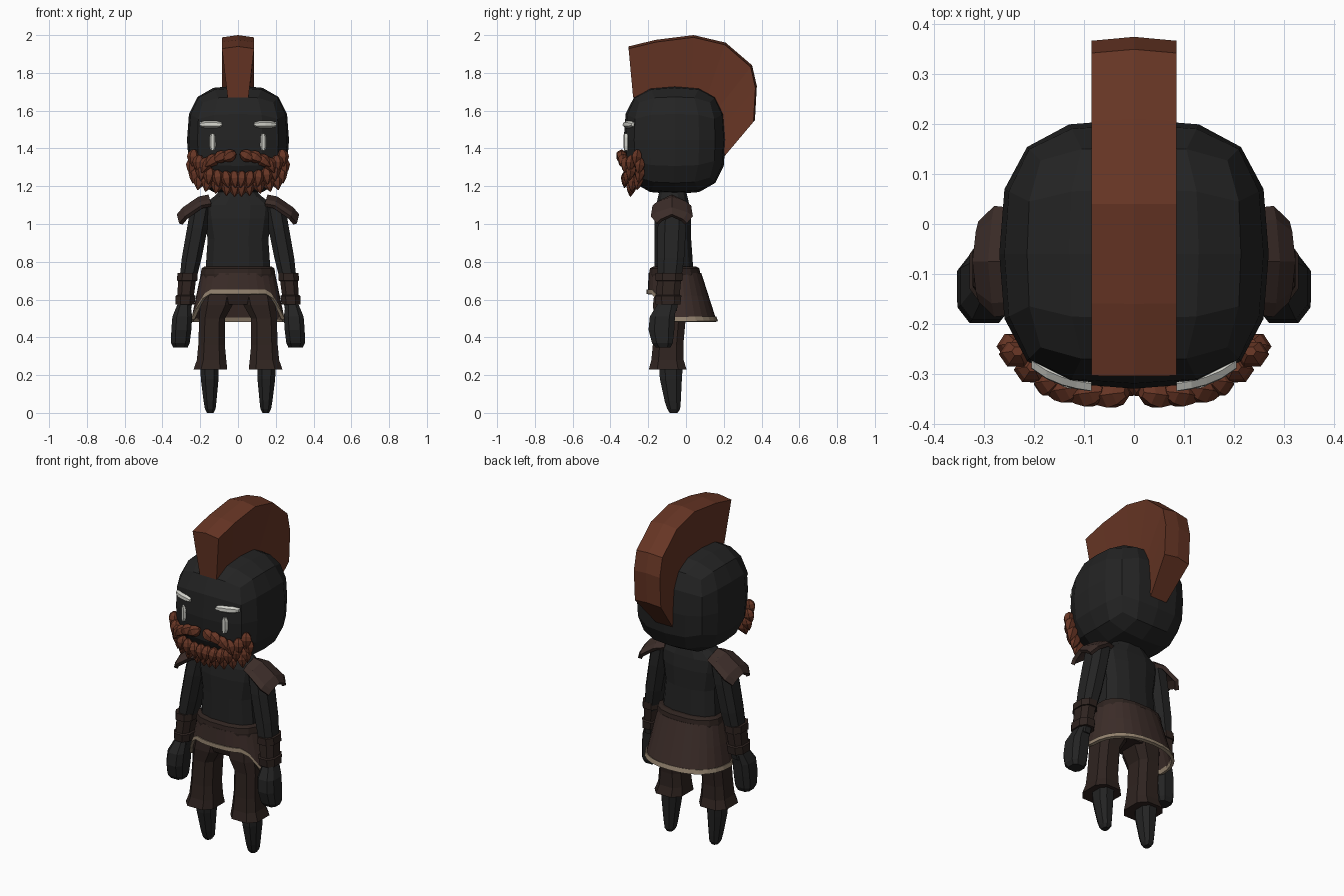
import bpy, bmesh, math
from mathutils import Vector

if "Cube" in bpy.data.objects:
    bpy.data.objects.remove(bpy.data.objects["Cube"])

def material(name, rgb):
    m = bpy.data.materials.new(name)
    m.diffuse_color = (*rgb, 1)
    m.use_nodes = True
    m.node_tree.nodes["Principled BSDF"].inputs["Base Color"].default_value = m.diffuse_color
    return m

BLACK = material("charcoal", (0.017, 0.017, 0.017))
HAIR = material("red_hair", (0.135, 0.036, 0.018))
LEATHER = material("leather", (0.045, 0.026, 0.022))
DARK = material("dark_leather", (0.028, 0.017, 0.014))
TAN = material("tan_trim", (0.30, 0.23, 0.16))
WHITE = material("pale", (0.65, 0.65, 0.60))

def finish(bm, name, mat, mirror=False, thick=0):
    bmesh.ops.recalc_face_normals(bm, faces=bm.faces[:])
    me = bpy.data.meshes.new(name)
    bm.to_mesh(me)
    bm.free()
    me.materials.append(mat)
    ob = bpy.data.objects.new(name, me)
    bpy.context.collection.objects.link(ob)
    if thick:
        s = ob.modifiers.new("Thickness", 'SOLIDIFY')
        s.thickness, s.offset = thick, 0
    if mirror:
        m = ob.modifiers.new("Mirror", 'MIRROR')
        m.use_mirror_merge = False
    return ob

def skin(bm, rings, closed=True, caps=True):
    vs = [[bm.verts.new(p) for p in r] for r in rings]
    n = len(vs[0])
    for a, b in zip(vs, vs[1:]):
        for i in range(n if closed else n - 1):
            j = (i + 1) % n
            bm.faces.new((a[i], a[j], b[j], b[i]))
    if caps:
        bm.faces.new(vs[0])
        bm.faces.new(vs[-1])

def spow(v, e):
    return math.copysign(abs(v) ** e, v)

def loft(name, mat, rings, n=10, k=2.5, mirror=False):
    """Rings are (centre x, centre y, z, half width, half depth)."""
    bm = bmesh.new()
    pts = []
    for cx, cy, z, rx, ry in rings:
        angles = [2 * math.pi * (i + 0.5) / n for i in range(n)]
        pts.append([(cx + rx * spow(math.cos(a), 2 / k),
                     cy + ry * spow(math.sin(a), 2 / k), z) for a in angles])
    skin(bm, pts)
    return finish(bm, name, mat, mirror)

# Head: rounded cube
HC, HR = Vector((0, -0.06, 1.445)), Vector((0.27, 0.27, 0.287))
bm = bmesh.new()
bmesh.ops.create_cube(bm, size=2)
bmesh.ops.subdivide_edges(bm, edges=bm.edges[:], cuts=3, use_grid_fill=True)
for v in bm.verts:
    s = sum(abs(c) ** 3 for c in v.co) ** (1 / 3)
    v.co = HC + Vector(c / s * r for c, r in zip(v.co, HR))
finish(bm, "head", BLACK)

def face_y(x, z):
    t = 1 - abs(x / HR.x) ** 3 - abs((z - HC.z) / HR.z) ** 3
    return HC.y - HR.y * max(t, 0.15) ** (1 / 3)

# Mohawk crest: wedge section with a slight centre ridge
outer = [(-.305, 1.94), (-.16, 1.975), (.04, 2.0), (.21, 1.96), (.35, 1.84), (.375, 1.73), (.365, 1.55)]
inner = [(-.28, 1.67), (-.14, 1.69), (.03, 1.70), (.11, 1.67), (.16, 1.60), (.18, 1.50), (.205, 1.36)]
bm = bmesh.new()
rings = []
for (oy, oz), (iy, iz) in zip(outer, inner):
    d = (Vector((oy, oz)) - Vector((iy, iz))).normalized() * 0.012
    rings.append([(-.055, iy, iz), (-.085, oy - d.x, oz - d.y), (0, oy, oz),
                  (.085, oy - d.x, oz - d.y), (.055, iy, iz)])
skin(bm, rings)
finish(bm, "mohawk", HAIR)

# Eyebrows and eye marks follow the face
def face_bar(name, x0, x1, z0, z1):
    bm = bmesh.new()
    rings = []
    vertical = z1 - z0 > x1 - x0
    for i in range(5):
        t = i / 4
        f = 0.55 if i in (0, 4) else 1
        row = []
        for a in range(6):
            c, s = math.cos(a * math.pi / 3), math.sin(a * math.pi / 3)
            if vertical:
                x, z = (x0 + x1) / 2 + c * f * (x1 - x0) / 2, z0 + t * (z1 - z0)
            else:
                x, z = x0 + t * (x1 - x0), (z0 + z1) / 2 + c * f * (z1 - z0) / 2
            row.append((x, face_y(x, z) + 0.004 + s * 0.016, z))
        rings.append(row)
    skin(bm, rings)
    finish(bm, name, WHITE, mirror=True)

face_bar("eyebrows", 0.085, 0.205, 1.508, 1.546)
face_bar("eyes", 0.117, 0.152, 1.39, 1.48)

# Beard and moustache: pointed tufts
def tuft(bm, x, z, dx, dz, length, r):
    top = Vector((x, face_y(x, z) - 0.012, z))
    axis = Vector((dx, -0.15, dz)).normalized()
    u = axis.cross(Vector((0, 1, 0))).normalized()
    w = axis.cross(u)
    rings = []
    for t, f in ((-.25, .35), (0, .85), (.3, 1), (.65, .65), (1, .06)):
        c = top + axis * (t * length)
        rings.append([c + (u * math.cos(a * math.pi / 3) + w * math.sin(a * math.pi / 3) * .85) * r * f
                      for a in range(6)])
    skin(bm, rings)

bm = bmesh.new()
for x, z, dx, dz in [(.235, 1.375, .1, -1), (.238, 1.33, .2, -1), (.225, 1.285, .2, -1),
                     (.20, 1.25, .2, -1), (.155, 1.24, .25, -1), (.105, 1.23, .2, -1),
                     (.055, 1.22, .1, -1), (.205, 1.345, .1, -1), (.19, 1.30, .1, -1),
                     (.15, 1.28, .1, -1), (.11, 1.268, -.1, -1), (.065, 1.262, -.2, -1),
                     (.02, 1.262, -.1, -1), (.018, 1.215, 0, -1), (.03, 1.37, .9, -.5),
                     (.075, 1.365, 1, -.6), (.12, 1.35, .8, -.7), (.16, 1.335, .5, -1)]:
    tuft(bm, x, z, dx, dz, .072, .034)
finish(bm, "beard", HAIR, mirror=True)

# Torso and neck
loft("torso", BLACK, [(0, -.065, .68, .185, .11), (0, -.065, .78, .175, .105),
     (0, -.07, .92, .165, .10), (0, -.07, 1.03, .185, .10), (0, -.07, 1.10, .195, .09),
     (0, -.07, 1.145, .13, .08), (0, -.07, 1.20, .075, .065)], n=12)

# Arms, bracers and hands
loft("arms", BLACK, [(.18, -.07, 1.13, .03, .05), (.195, -.07, 1.09, .06, .075),
     (.215, -.075, .98, .058, .08), (.245, -.08, .82, .056, .075), (.27, -.09, .68, .045, .065),
     (.285, -.10, .54, .038, .055)], n=8, mirror=True)
loft("bracers", DARK, [(.268, -.09, .74, .056, .075), (.269, -.09, .70, .058, .076),
     (.27, -.09, .699, .050, .068), (.277, -.095, .625, .047, .066), (.277, -.095, .62, .056, .075),
     (.28, -.095, .575, .053, .07)], n=8, mirror=True)
loft("hands", BLACK, [(.285, -.10, .58, .035, .05), (.295, -.125, .51, .055, .07),
     (.30, -.13, .44, .056, .072), (.305, -.125, .37, .052, .058), (.305, -.12, .345, .04, .04)],
     n=8, k=3, mirror=True)

# Shoulder pads
bm = bmesh.new()
rings = []
for x, z, w in ((.155, 1.145, .07), (.205, 1.135, .095), (.285, 1.08, .105), (.315, 1.045, .075)):
    rings.append([(x - .012 * abs(u) ** 2, -.075 + w * u, z - .045 * u * u) for u in (-1, -.75, 0, .75, 1)])
skin(bm, rings, closed=False, caps=False)
finish(bm, "shoulder_pads", LEATHER, mirror=True, thick=.022)

# Belt
loft("belt", DARK, [(0, -.06, .71, .198, .135), (0, -.06, .735, .20, .138),
     (0, -.06, .765, .196, .133), (0, -.06, .775, .18, .115)], n=16)

# Tunic skirt: short in front, long at the sides and back
def hem(th):
    d = abs(math.degrees(th))
    return .64 - .145 * min(max((d - 46) / 34, 0), 1)

def skirt_point(th, z, grow=0):
    s = (.74 - z) / .25
    ry = .132 + .012 * s if math.cos(th) > 0 else .135 + .08 * s
    return ((.19 + .052 * s + grow) * spow(math.sin(th), .85),
            -.06 - (ry + grow) * spow(math.cos(th), .85), z)

def skirt_band(name, mat, levels, grow, thick):
    bm = bmesh.new()
    angles = [2 * math.pi * i / 28 - math.pi for i in range(28)]
    skin(bm, [[skirt_point(a, f(hem(a)), grow) for a in angles] for f in levels], caps=False)
    finish(bm, name, mat, thick=thick)

skirt_band("skirt", LEATHER, [lambda h: .74, lambda h: (.74 + h) / 2, lambda h: h], 0, .012)
skirt_band("skirt_trim", TAN, [lambda h: h + .012, lambda h: h - .012], .003, .018)

# Trousers and feet
loft("hips", DARK, [(0, -.07, .72, .175, .11), (0, -.07, .64, .18, .11), (0, -.075, .575, .13, .085)], n=12)
loft("trouser_legs", DARK, [(.10, -.07, .66, .095, .10), (.115, -.08, .57, .09, .10),
     (.137, -.085, .50, .072, .088), (.14, -.095, .36, .074, .085), (.14, -.098, .28, .082, .09),
     (.146, -.097, .23, .094, .105)], n=8, k=3, mirror=True)
loft("feet", BLACK, [(.15, -.08, .26, .052, .068), (.15, -.08, .18, .05, .062),
     (.148, -.07, .06, .036, .045), (.147, -.065, .02, .03, .036), (.147, -.065, 0, .018, .022)],
     n=8, mirror=True)
